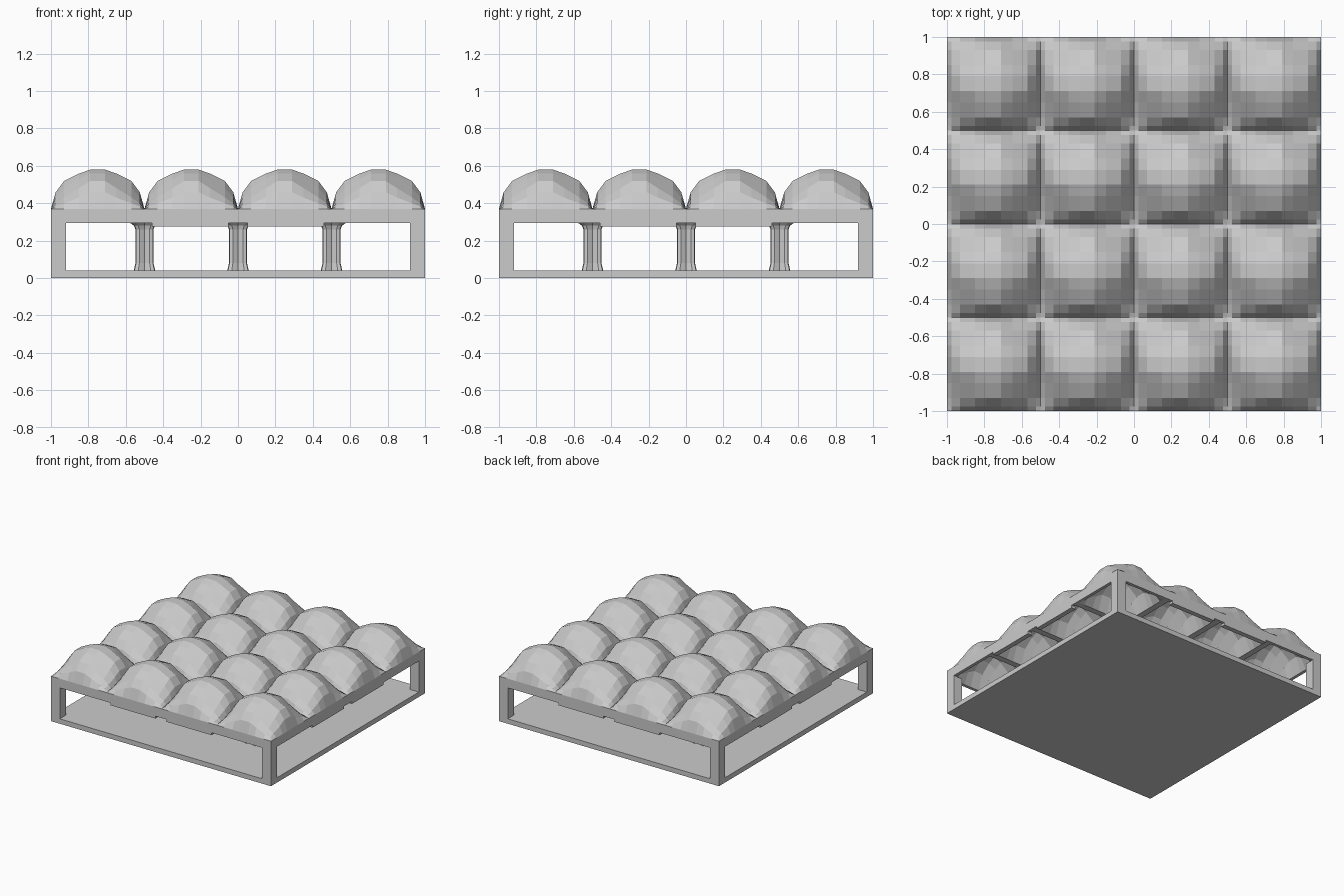
import bpy, bmesh, math
from mathutils import Matrix

old = bpy.data.objects.get("Cube")
if old:
    bpy.data.objects.remove(old, do_unlink=True)

GREY = (0.6, 0.6, 0.6, 1)
concrete = bpy.data.materials.new("concrete_grey")
concrete.use_nodes = True
concrete.diffuse_color = GREY
concrete.node_tree.nodes["Principled BSDF"].inputs["Base Color"].default_value = GREY


def finish(name, bm):
    bmesh.ops.recalc_face_normals(bm, faces=bm.faces)
    mesh = bpy.data.meshes.new(name)
    bm.to_mesh(mesh)
    bm.free()
    mesh.materials.append(concrete)
    obj = bpy.data.objects.new(name, mesh)
    bpy.context.collection.objects.link(obj)
    return obj


def box(name, low, high):
    bm = bmesh.new()
    size = [h - l for l, h in zip(low, high)]
    mid = [(h + l) / 2 for l, h in zip(low, high)]
    bmesh.ops.create_cube(bm, size=1, matrix=Matrix.Translation(mid) @ Matrix.Diagonal((*size, 1)))
    return finish(name, bm)


# Cushion dome section: offset from bay centre -> outer and inner rise
BAY = 0.25
OUTER = {0.25: 0, 0.225: 0.45, 0.18: 0.74, 0.1: 0.91, 0.04: 1}
INNER = {0.25: 0, 0.225: 0, 0.18: 0.6, 0.1: 0.88, 0.04: 1}
half = sorted(OUTER)
steps = [-d for d in reversed(half)] + half
line = [(c + d, d) for c in (-0.75, -0.25, 0.25, 0.75) for d in steps[:-1]] + [(1, BAY)]


def height(rise, base, u, v):
    corner = (u * v / BAY ** 2) ** 2
    return base + 0.21 * rise[abs(u)] * rise[abs(v)] / (1 + 3.3 * corner)


# Vaulted roof: outer cushions, hollow undersides and a closed rim
bm = bmesh.new()
n = len(line)
layers = []
for rise, base in ((OUTER, 0.37), (INNER, 0.295)):
    grid = [[bm.verts.new((x, y, height(rise, base, u, v))) for x, u in line] for y, v in line]
    for j in range(n - 1):
        for i in range(n - 1):
            bm.faces.new((grid[j][i], grid[j][i + 1], grid[j + 1][i + 1], grid[j + 1][i]))
    layers.append(grid)
top, under = layers
rim = ([(0, i) for i in range(n - 1)] + [(i, n - 1) for i in range(n - 1)]
       + [(n - 1, i) for i in range(n - 1, 0, -1)] + [(i, 0) for i in range(n - 1, 0, -1)])
for (a, b), (c, d) in zip(rim, rim[1:] + rim[:1]):
    bm.faces.new((under[a][b], under[c][d], top[c][d], top[a][b]))
finish("vaulted_roof", bm)

# Floor slab
box("floor_slab", (-1, -1, 0), (1, 1, 0.04))

# Corner posts
for sx in (-1, 1):
    for sy in (-1, 1):
        xs, ys = sorted((sx, sx * 0.92)), sorted((sy, sy * 0.92))
        box("corner_post", (xs[0], ys[0], 0.04), (xs[1], ys[1], 0.295))

# Shallow lintels under the middle bays of each side
for side in range(4):
    turn = Matrix.Rotation(side * math.pi / 2, 4, 'Z')
    for x in (-0.46, 0.05):
        lintel = box("edge_lintel", (x, -1, 0.275), (x + 0.41, -0.96, 0.295))
        lintel.data.transform(turn)


# Four-lobed columns with flared foot and capital
def lobed_ring(bm, scale, z):
    ring = []
    for k in range(24):
        a = k * math.tau / 24
        r = scale * (0.8 - 0.25 * math.cos(4 * a))
        ring.append(bm.verts.new((r * math.cos(a), r * math.sin(a), z)))
    return ring


def column(x, y):
    bm = bmesh.new()
    rings = [lobed_ring(bm, s, z) for s, z in
             ((0.072, 0.04), (0.06, 0.08), (0.06, 0.26), (0.07, 0.28), (0.1, 0.297))]
    for low, high in zip(rings, rings[1:]):
        for k in range(24):
            m = (k + 1) % 24
            bm.faces.new((low[k], low[m], high[m], high[k]))
    bm.faces.new(rings[0])
    bm.faces.new(rings[-1])
    finish("column", bm).location = (x, y, 0)


for x in (-0.5, 0, 0.5):
    for y in (-0.5, 0, 0.5):
        column(x, y)
